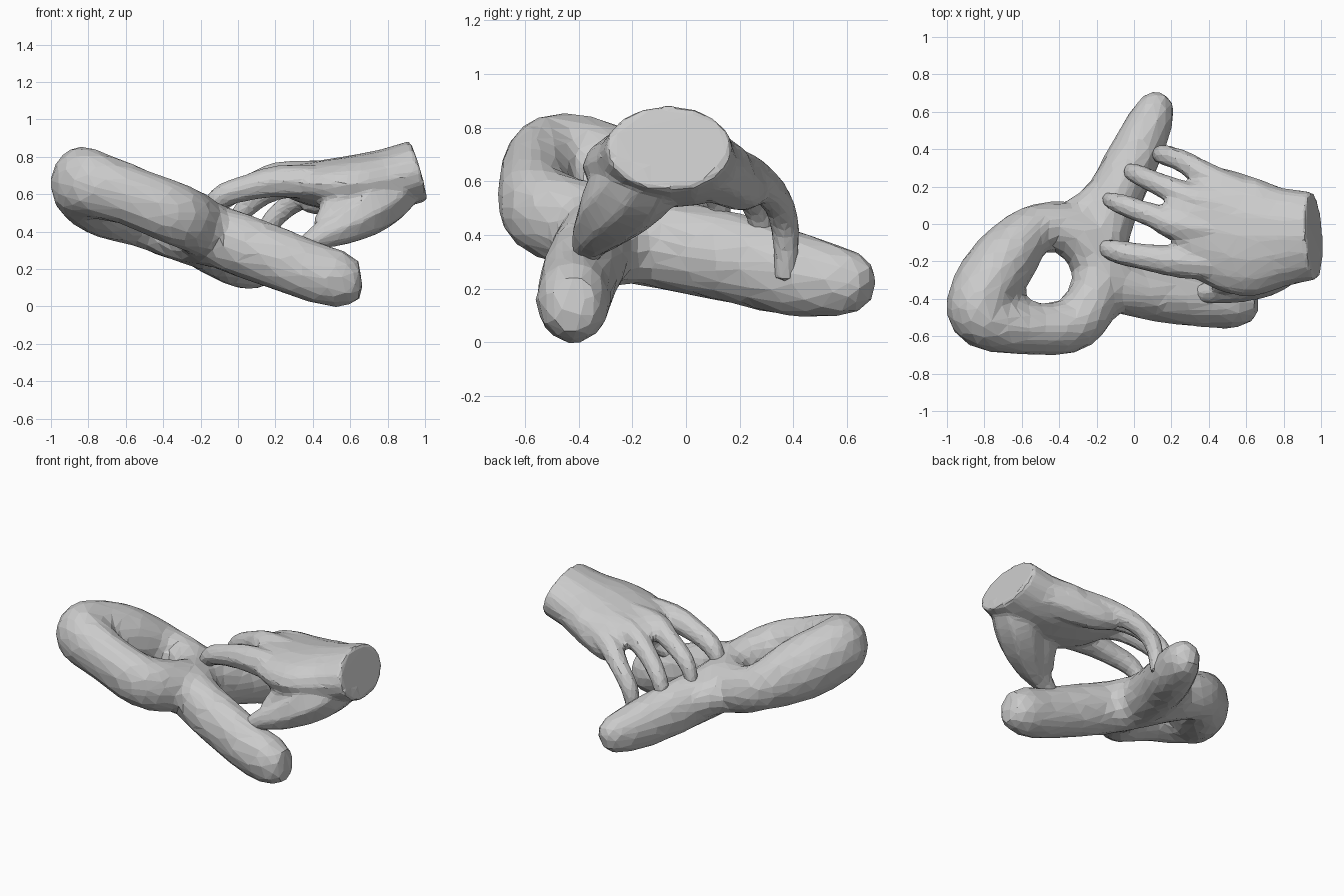
import bpy, bmesh, math
from mathutils import Vector


def spline(a, b, c, d, t):
    # Catmull-Rom interpolation of one number
    return 0.5 * (2*b + (c - a)*t + (2*a - 5*b + 4*c - d)*t*t + (3*b - a - 3*c + d)*t**3)


def tube(bm, pts, sides=12, steps=4):
    # Elliptical tube; each point is x, y, z, side radius, up radius
    path = []
    for i in range(len(pts) - 1):
        quad = [pts[max(i-1, 0)], pts[i], pts[i+1], pts[min(i+2, len(pts)-1)]]
        for s in range(steps):
            path.append([spline(*v, s / steps) for v in zip(*quad)])
    path.append(list(pts[-1]))
    rings = []
    for i, p in enumerate(path):
        tan = (Vector(path[min(i+1, len(path)-1)][:3]) - Vector(path[max(i-1, 0)][:3])).normalized()
        side = tan.cross(Vector((0, 0, 1))).normalized()
        up = side.cross(tan)
        ring = []
        for k in range(sides):
            a = 2 * math.pi * k / sides
            ring.append(bm.verts.new(Vector(p[:3]) + side*math.cos(a)*p[3] + up*math.sin(a)*p[4]))
        rings.append(ring)
    for r, q in zip(rings, rings[1:]):
        for k in range(sides):
            n = (k + 1) % sides
            bm.faces.new((r[k], r[n], q[n], q[k]))
    bm.faces.new(rings[0][::-1])
    bm.faces.new(rings[-1])


def finish(bm, name, voxel, blend, ratio):
    # Fuse the overlapping tubes into one faceted skin
    bmesh.ops.recalc_face_normals(bm, faces=bm.faces)
    me = bpy.data.meshes.new(name)
    bm.to_mesh(me)
    bm.free()
    ob = bpy.data.objects.new(name, me)
    bpy.context.collection.objects.link(ob)
    m = ob.modifiers.new("fuse", 'REMESH')
    m.mode = 'VOXEL'
    m.voxel_size = voxel
    m = ob.modifiers.new("blend", 'SMOOTH')
    m.iterations = blend
    m = ob.modifiers.new("facets", 'DECIMATE')
    m.ratio = ratio
    return ob


def round_pts(pts, up=1.0):
    return [(x, y, z, r, r * up) for x, y, z, r in pts]


# Twisted loop: back end, over the crossing, round the loop, out to the front end
bm = bmesh.new()
tube(bm, round_pts([
    (0.16, 0.685, 0.20, 0.06), (0.115, 0.61, 0.22, 0.11), (0.03, 0.42, 0.25, 0.14),
    (-0.10, 0.15, 0.32, 0.15), (-0.18, -0.10, 0.37, 0.15), (-0.20, -0.35, 0.43, 0.145),
    (-0.32, -0.535, 0.49, 0.15), (-0.56, -0.56, 0.585, 0.142), (-0.80, -0.51, 0.66, 0.165),
    (-0.82, -0.40, 0.645, 0.18), (-0.69, -0.19, 0.56, 0.18), (-0.51, -0.015, 0.46, 0.13),
    (-0.28, -0.07, 0.40, 0.15), (-0.10, -0.31, 0.37, 0.15), (0.15, -0.38, 0.28, 0.148),
    (0.40, -0.415, 0.185, 0.143), (0.56, -0.42, 0.145, 0.135), (0.66, -0.42, 0.15, 0.085)], 1.15))
# Web where the two strands merge behind the hole
tube(bm, round_pts([(-0.50, -0.02, 0.46, 0.09), (-0.32, 0.0, 0.40, 0.125),
                    (-0.18, 0.11, 0.35, 0.125), (-0.03, 0.32, 0.29, 0.09)]))
finish(bm, "twisted_loop", 0.04, 2, 0.22)

# Hand: wrist and palm
bm = bmesh.new()
tube(bm, [(0.965, -0.062, 0.725, 0.236, 0.168), (0.80, -0.07, 0.68, 0.265, 0.165),
          (0.62, -0.07, 0.655, 0.32, 0.155), (0.42, -0.035, 0.655, 0.29, 0.125),
          (0.28, -0.03, 0.67, 0.24, 0.09), (0.20, -0.05, 0.68, 0.16, 0.05)], 16)

# Fingers from index to little, then thumb, thumb web and little-finger side of the palm
fingers = [
    [(0.60, -0.22, 0.65, 0.10), (0.25, -0.20, 0.67, 0.09), (0.05, -0.175, 0.635, 0.072),
     (-0.10, -0.145, 0.58, 0.063), (-0.17, -0.12, 0.48, 0.04)],
    [(0.60, -0.05, 0.68, 0.10), (0.25, -0.01, 0.69, 0.09), (0.10, 0.045, 0.66, 0.067),
     (-0.08, 0.11, 0.57, 0.056), (-0.145, 0.135, 0.44, 0.038)],
    [(0.60, 0.08, 0.68, 0.10), (0.33, 0.13, 0.67, 0.085), (0.15, 0.205, 0.61, 0.065),
     (0.01, 0.27, 0.49, 0.055), (-0.03, 0.285, 0.36, 0.038)],
    [(0.62, 0.15, 0.65, 0.09), (0.42, 0.235, 0.62, 0.08), (0.27, 0.33, 0.54, 0.062),
     (0.16, 0.37, 0.42, 0.056), (0.125, 0.37, 0.23, 0.042)],
    [(0.92, -0.10, 0.70, 0.12), (0.80, -0.17, 0.60, 0.155), (0.68, -0.255, 0.51, 0.145),
     (0.56, -0.32, 0.43, 0.105), (0.45, -0.355, 0.38, 0.075), (0.345, -0.375, 0.315, 0.05)],
    [(0.72, -0.16, 0.66, 0.13), (0.59, -0.23, 0.57, 0.135), (0.51, -0.285, 0.48, 0.095),
     (0.45, -0.33, 0.42, 0.065)],
    [(0.80, 0.06, 0.67, 0.12), (0.60, 0.14, 0.625, 0.12), (0.45, 0.21, 0.58, 0.095),
     (0.35, 0.25, 0.56, 0.06)],
]
for f in fingers:
    tube(bm, round_pts(f), 8)
finish(bm, "hand", 0.016, 5, 0.1)
